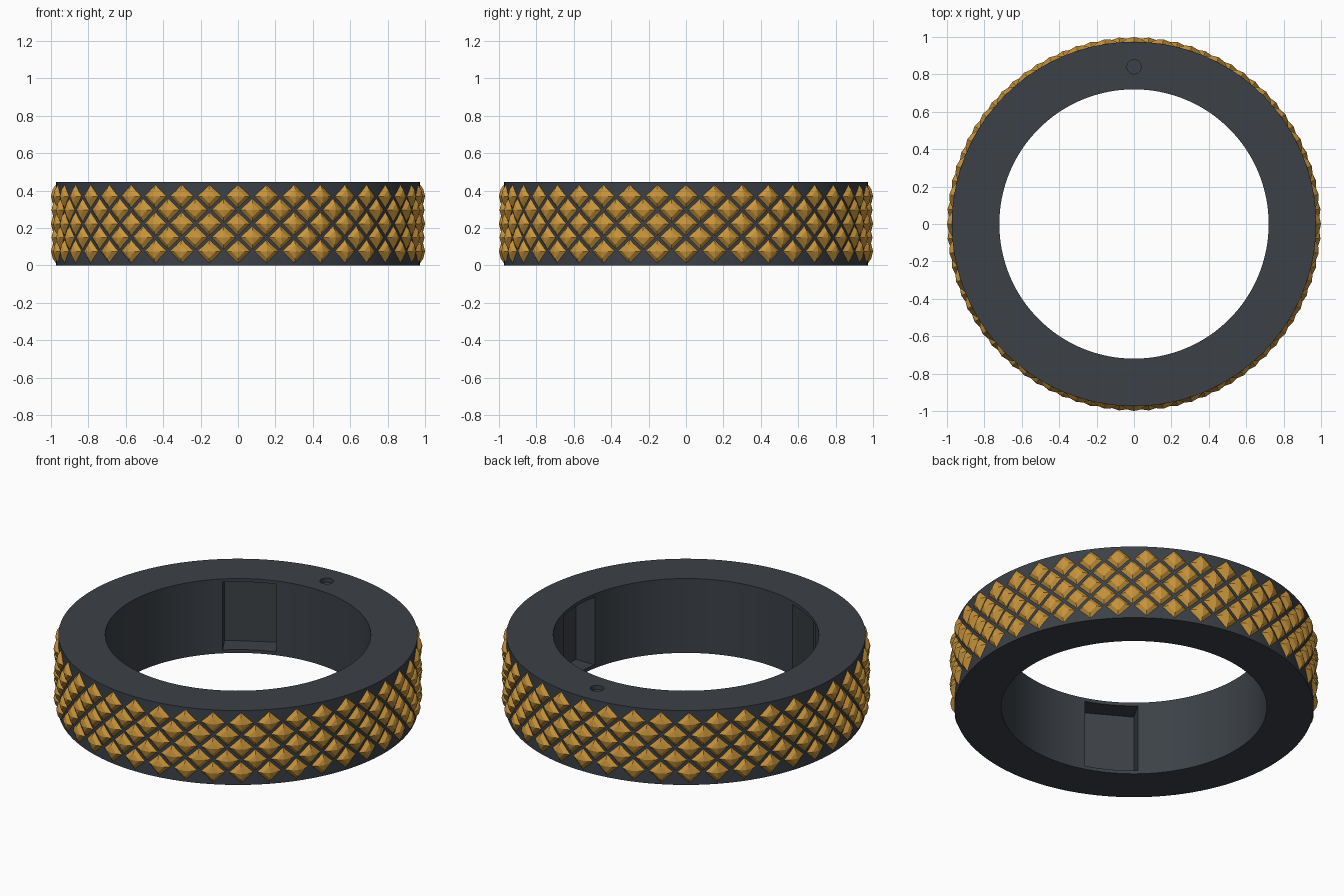
import bpy, bmesh, math
from mathutils import Matrix

if "Cube" in bpy.data.objects:
    bpy.data.objects.remove(bpy.data.objects["Cube"], do_unlink=True)

OUTER, INNER, HEIGHT = 0.974, 0.72, 0.445
SEGMENTS = 128
STUDS = 40
ROW_STEP = 0.0735


def make_material(name, colour):
    mat = bpy.data.materials.new(name)
    mat.use_nodes = True
    mat.diffuse_color = colour
    mat.node_tree.nodes["Principled BSDF"].inputs["Base Color"].default_value = colour
    return mat


def make_object(name, bm, mat):
    bmesh.ops.recalc_face_normals(bm, faces=bm.faces)
    mesh = bpy.data.meshes.new(name)
    bm.to_mesh(mesh)
    bm.free()
    mesh.materials.append(mat)
    obj = bpy.data.objects.new(name, mesh)
    bpy.context.collection.objects.link(obj)
    return obj


def select_only(obj):
    bpy.ops.object.select_all(action='DESELECT')
    obj.select_set(True)
    bpy.context.view_layer.objects.active = obj


def cut(target, cutter):
    cutter.hide_render = True
    mod = target.modifiers.new("cut", 'BOOLEAN')
    mod.operation = 'DIFFERENCE'
    mod.solver = 'EXACT'
    mod.object = cutter
    select_only(target)
    bpy.ops.object.modifier_apply(modifier=mod.name)
    bpy.data.objects.remove(cutter, do_unlink=True)


charcoal = make_material("charcoal", (0.045, 0.053, 0.063, 1))
gold = make_material("gold", (0.58, 0.30, 0.045, 1))

# Ring body: a rectangular section swept round the z axis
bm = bmesh.new()
section = [(INNER, 0), (OUTER, 0), (OUTER, HEIGHT), (INNER, HEIGHT)]
loops = []
for i in range(SEGMENTS):
    a = math.tau * i / SEGMENTS
    loops.append([bm.verts.new((r * math.cos(a), r * math.sin(a), z)) for r, z in section])
for i in range(SEGMENTS):
    here, there = loops[i], loops[(i + 1) % SEGMENTS]
    for k in range(4):
        n = (k + 1) % 4
        bm.faces.new((here[k], there[k], there[n], here[n]))
ring = make_object("ring_body", bm, charcoal)

# Three flat-backed pockets in the inner wall
bm = bmesh.new()
for k in range(3):
    place = (Matrix.Rotation(math.tau * k / 3, 4, 'Z')
             @ Matrix.Translation((0.715, 0, HEIGHT / 2))
             @ Matrix.Diagonal((0.23, 0.29, 0.405, 1)))
    bmesh.ops.create_cube(bm, size=1, matrix=place)
cut(ring, make_object("pocket_cutter", bm, charcoal))

# Shallow index hole in the top face
bm = bmesh.new()
bmesh.ops.create_cone(bm, cap_ends=True, segments=32, radius1=0.038, radius2=0.038,
                      depth=0.05, matrix=Matrix.Translation((0, 0.84, HEIGHT)))
cut(ring, make_object("index_hole_cutter", bm, charcoal))
select_only(ring)
bpy.ops.object.shade_smooth_by_angle(angle=math.radians(30))


# Grip studs: two-slope diamond pyramids in five staggered rows
def add_stud(bm, angle, z):
    place = Matrix.Rotation(angle, 4, 'Z') @ Matrix.Translation((0, 0, z))
    levels = []
    for radius, half in ((0.968, 0.071), (0.991, 0.038)):
        corners = ((half, 0), (0, half), (-half, 0), (0, -half))
        levels.append([bm.verts.new(place @ Matrix.Translation((radius, y, h)).translation)
                       for y, h in corners])
    tip = bm.verts.new(place @ Matrix.Translation((1, 0, 0)).translation)
    base, middle = levels
    bm.faces.new(base)
    for k in range(4):
        n = (k + 1) % 4
        bm.faces.new((base[k], base[n], middle[n], middle[k]))
        bm.faces.new((middle[k], middle[n], tip))


bm = bmesh.new()
for row in range(-2, 3):
    for i in range(STUDS):
        step = i + 0.5 * (row % 2)
        add_stud(bm, math.tau * step / STUDS, HEIGHT / 2 + row * ROW_STEP)
make_object("grip_studs", bm, gold)
